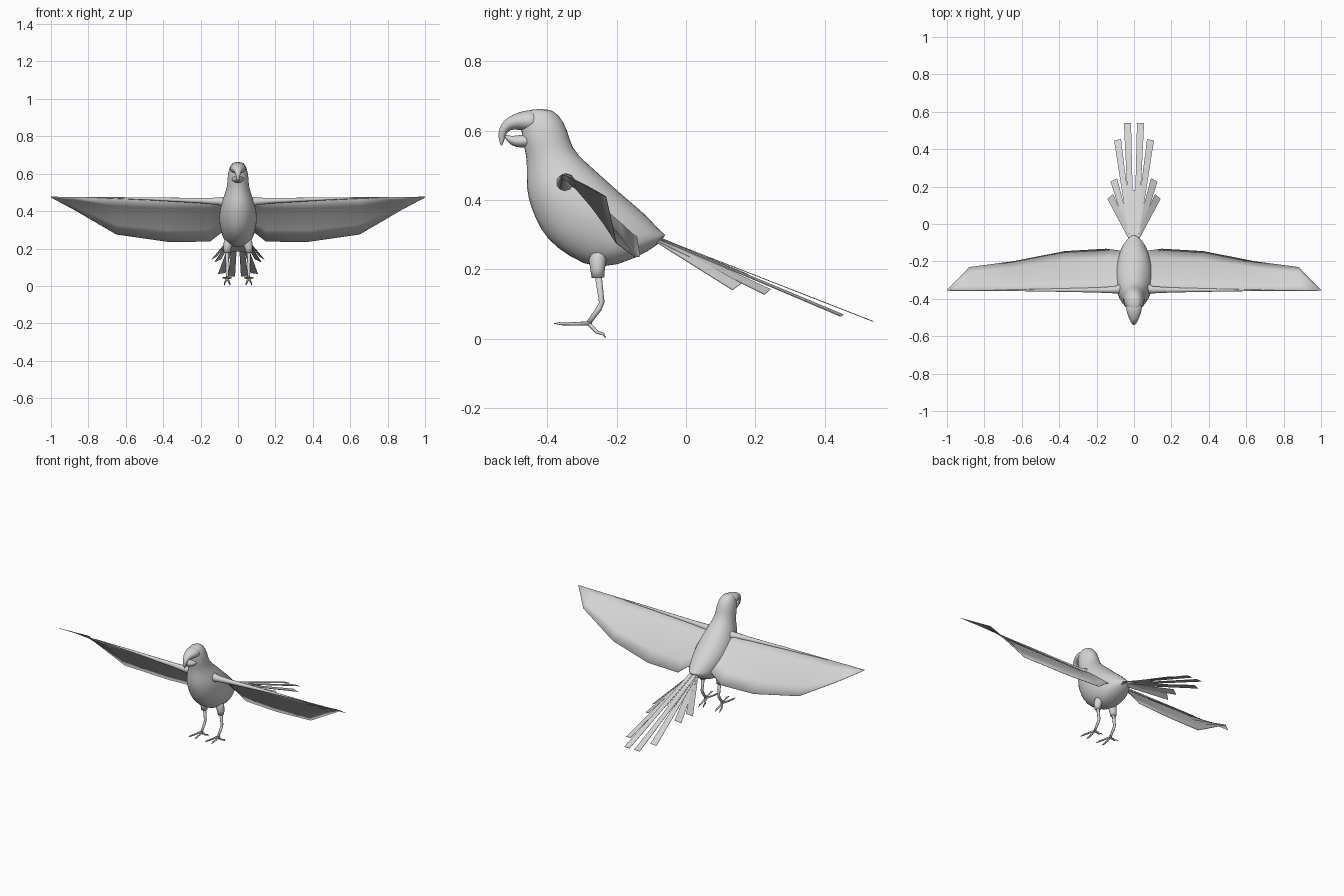
import bpy, bmesh, math
from mathutils import Vector

cube = bpy.data.objects.get("Cube")
if cube:
    bpy.data.objects.remove(cube)

grey = bpy.data.materials.new("light grey")
grey.use_nodes = True
tone = (0.66, 0.66, 0.66, 1)
grey.diffuse_color = tone
grey.node_tree.nodes["Principled BSDF"].inputs["Base Color"].default_value = tone


def finish(name, bm, smooth=True, subdiv=0, recalc=True):
    if recalc:
        bmesh.ops.recalc_face_normals(bm, faces=bm.faces)
    mesh = bpy.data.meshes.new(name)
    bm.to_mesh(mesh)
    bm.free()
    mesh.materials.append(grey)
    for p in mesh.polygons:
        p.use_smooth = smooth
    ob = bpy.data.objects.new(name, mesh)
    bpy.context.collection.objects.link(ob)
    if subdiv:
        mod = ob.modifiers.new("Smooth", 'SUBSURF')
        mod.levels = mod.render_levels = subdiv
    return ob


def skin(name, rings, subdiv=0):
    """Join a list of point rings into a closed surface."""
    bm = bmesh.new()
    loops = [[bm.verts.new(p) for p in ring] for ring in rings]
    n = len(loops[0])
    for a, b in zip(loops, loops[1:]):
        for i in range(n):
            j = (i + 1) % n
            bm.faces.new((a[i], a[j], b[j], b[i]))
    bm.faces.new(loops[0])
    bm.faces.new(loops[-1])
    return finish(name, bm, True, subdiv)


def loft(name, sections, n=16, subdiv=1):
    """Sections: front y, z, back y, z, half width."""
    rings = []
    for fy, fz, by, bz, w in sections:
        f, b = Vector((0, fy, fz)), Vector((0, by, bz))
        mid, half = (f + b) / 2, (f - b) / 2
        rings.append([mid + half * math.cos(t) + Vector((w * math.sin(t), 0, 0))
                      for t in (2 * math.pi * i / n for i in range(n))])
    return skin(name, rings, subdiv)


def tube(name, points, radii, n=8):
    pts = [Vector(p) for p in points]
    rings = []
    for i, (p, r) in enumerate(zip(pts, radii)):
        d = (pts[min(i + 1, len(pts) - 1)] - pts[max(i - 1, 0)]).normalized()
        ref = Vector((0, 1, 0)) if abs(d.x) > 0.8 else Vector((1, 0, 0))
        u = d.cross(ref).normalized()
        v = d.cross(u)
        rings.append([p + r * (u * math.cos(t) + v * math.sin(t))
                      for t in (2 * math.pi * k / n for k in range(n))])
    return skin(name, rings)


# Body and head
loft("body", [
    (-.445, .664, -.39, .663, .022), (-.47, .65, -.365, .645, .041),
    (-.48, .605, -.34, .605, .056), (-.468, .55, -.33, .55, .058),
    (-.46, .515, -.287, .508, .064), (-.463, .46, -.231, .46, .085),
    (-.461, .41, -.185, .418, .099), (-.438, .345, -.135, .377, .104),
    (-.405, .285, -.105, .35, .099), (-.342, .237, -.087, .33, .09),
    (-.255, .193, -.073, .313, .077), (-.14, .232, -.063, .305, .042),
    (-.074, .276, -.058, .3, .016)])

# Hooked upper beak and lower beak
loft("upper_beak", [
    (-.42, .666, -.42, .585, .048), (-.462, .66, -.462, .598, .044),
    (-.498, .65, -.49, .603, .032), (-.527, .63, -.506, .602, .021),
    (-.541, .605, -.517, .594, .014), (-.542, .58, -.523, .576, .009),
    (-.535, .556, -.53, .555, .003)], 12)
loft("lower_beak", [
    (-.43, .597, -.43, .55, .04), (-.472, .589, -.467, .55, .032),
    (-.499, .585, -.493, .552, .022), (-.515, .587, -.51, .562, .014),
    (-.525, .59, -.522, .578, .004)], 12)

# Wing stations: x, leading y, z, trailing y, z, camber
stations = [(.05, -.355, .468, -.143, .305, .004), (.09, -.358, .468, -.14, .285, .006),
            (.15, -.358, .468, -.132, .238, .008), (.37, -.357, .469, -.145, .236, .008),
            (.65, -.356, .473, -.2, .276, .006), (.88, -.356, .476, -.23, .41, .002),
            (1, -.356, .477, -.353, .474, 0)]

# Feathers: tip x, y, z, tip half width, roll
feathers = [(.02, .18, .185, .02, 0), (.035, .54, .05, .019, 0),
            (.088, .45, .067, .019, .15), (.108, .235, .135, .021, .4),
            (.127, .147, .15, .022, .5)]

for side, s in (("left", 1), ("right", -1)):
    # Thin, slightly cambered wing sheet
    bm = bmesh.new()
    rows = []
    for x, ly, lz, ty, tz, c in stations:
        lead, trail = Vector((s * x, ly, lz)), Vector((s * x, ty, tz))
        row = []
        for k in range(5):
            bulge = c * math.sin(math.pi * k / 4)
            row.append(bm.verts.new(lead.lerp(trail, k / 4) + Vector((0, bulge, bulge))))
        rows.append(row)
    for a, b in zip(rows, rows[1:]):
        for k in range(4):
            quad = (a[k], b[k], b[k + 1], a[k + 1])
            bm.faces.new(quad if s > 0 else quad[::-1])
    wing = finish(side + "_wing", bm, recalc=False)
    solid = wing.modifiers.new("Thickness", 'SOLIDIFY')
    solid.thickness = .002

    # Wing arm along the leading edge
    tube(side + "_wing_arm", [(s * .04, -.34, .445), (s * .1, -.352, .452),
         (s * .2, -.353, .456), (s * .45, -.354, .465), (s * .75, -.355, .473)],
         [.04, .02, .014, .008, .002], 10)

    # Tail feathers
    for i, (x, y, z, w, roll) in enumerate(feathers):
        bm = bmesh.new()
        base, tip = Vector((s * .012, -.09, .298 - .002 * i)), Vector((s * x, y, z))
        along = tip - base
        across = along.cross(Vector((0, 0, 1))).normalized() * s
        up = across.cross(along).normalized()
        if up.z < 0:
            up = -up
        wide = across * math.cos(roll) - up * math.sin(roll)
        lift = up * .001
        corners = [base - wide * .011, base + wide * .011, tip + wide * w, tip - wide * w]
        top = [bm.verts.new(c + lift) for c in corners]
        low = [bm.verts.new(c - lift) for c in corners]
        bm.faces.new(top)
        bm.faces.new(low)
        for k in range(4):
            j = (k + 1) % 4
            bm.faces.new((top[k], top[j], low[j], low[k]))
        finish(f"{side}_tail_feather_{i + 1}", bm, False)

    # Thigh, shin and toes
    lx = s * .058
    tube(side + "_thigh", [(s * .045, -.25, .26), (s * .052, -.255, .225),
         (lx, -.255, .2), (lx, -.254, .176)], [.022, .025, .021, .018], 12)
    tube(side + "_shin", [(lx, -.254, .19), (lx, -.243, .105), (lx, -.25, .088),
         (lx, -.282, .044)], [.01, .008, .008, .007])
    for spread in (-1, 1):
        label = "inner" if spread * s < 0 else "outer"
        tube(f"{side}_{label}_front_toe", [(lx, -.272, .045),
             (lx + spread * .012, -.32, .043), (lx + spread * .02, -.36, .044),
             (lx + spread * .021, -.38, .044)], [.006, .005, .005, .001])
        tube(f"{side}_{label}_back_toe", [(lx, -.282, .046),
             (lx + spread * .01, -.258, .02), (lx + spread * .014, -.238, .013),
             (lx + spread * .015, -.232, .002)], [.006, .005, .004, .001])
